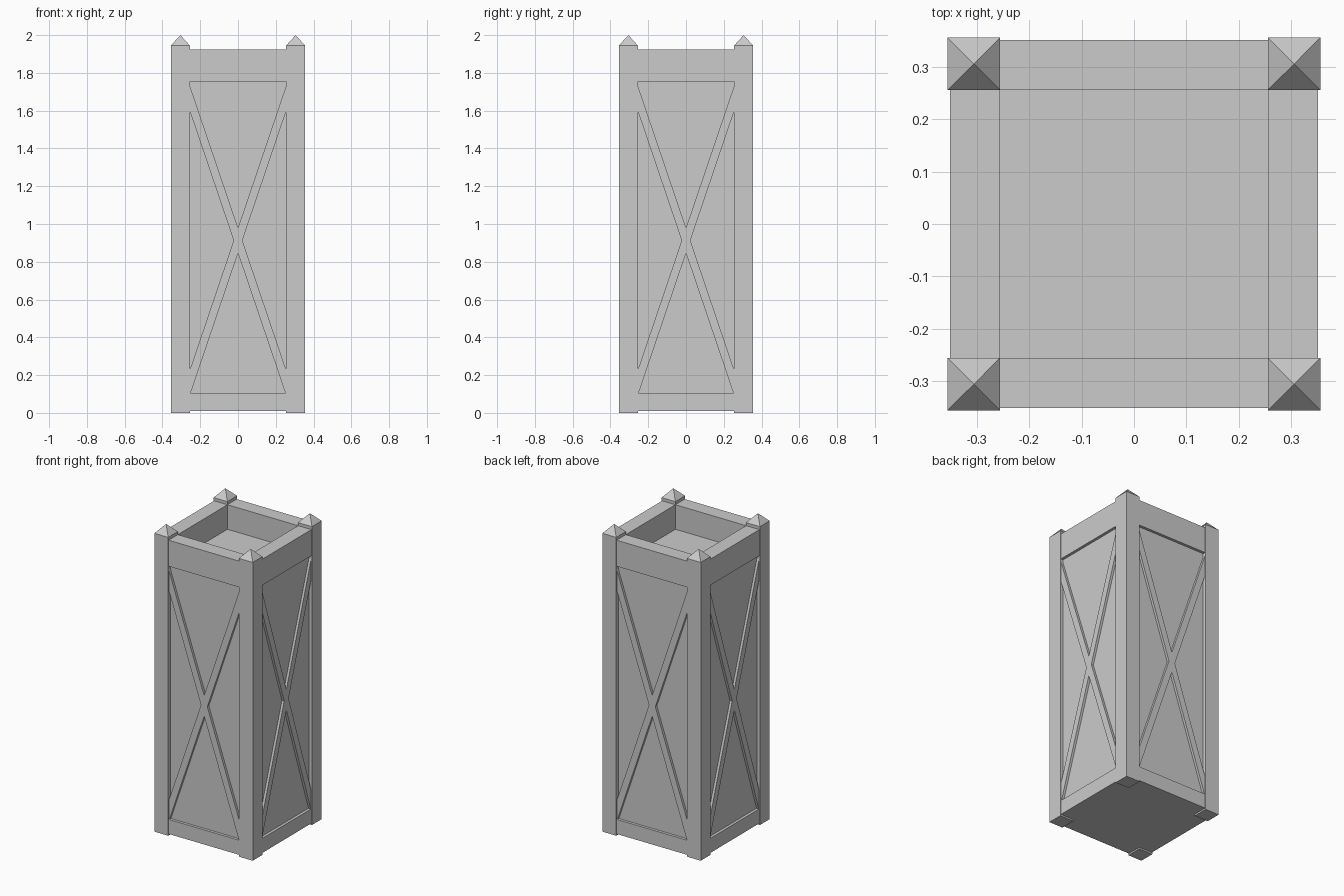
import bpy
import bmesh
from math import pi
from mathutils import Matrix, Vector

if "Cube" in bpy.data.objects:
    bpy.data.objects.remove(bpy.data.objects["Cube"], do_unlink=True)

GREY = (0.6, 0.6, 0.6, 1.0)
mat = bpy.data.materials.new("plain_grey")
mat.use_nodes = True
mat.diffuse_color = GREY
mat.node_tree.nodes["Principled BSDF"].inputs["Base Color"].default_value = GREY

HALF = 0.355      # outer face of the posts
INNER = 0.255     # inner face of posts and rails
RAIL = 0.351      # outer face of the rails
PANEL = 0.333     # recessed panel face
SIDES = ("front", "left", "back", "right")


def finish(name, bm):
    bmesh.ops.recalc_face_normals(bm, faces=bm.faces)
    mesh = bpy.data.meshes.new(name)
    bm.to_mesh(mesh)
    bm.free()
    mesh.materials.append(mat)
    obj = bpy.data.objects.new(name, mesh)
    bpy.context.collection.objects.link(obj)
    return obj


def add_box(bm, low, high):
    low, high = Vector(low), Vector(high)
    place = Matrix.Translation((low + high) / 2) @ Matrix.Diagonal((*(high - low), 1))
    return bmesh.ops.create_cube(bm, size=1, matrix=place)["verts"]


def box(name, low, high):
    bm = bmesh.new()
    add_box(bm, low, high)
    return finish(name, bm)


# Solid core: recessed side panels, underside and planter floor
box("core_panels", (-PANEL, -PANEL, 0.01), (PANEL, PANEL, 1.765))

# Corner posts with pyramid caps
for sx, side in ((-1, "right"), (1, "left")):
    for sy, end in ((-1, "front"), (1, "back")):
        bm = bmesh.new()
        mid = (HALF + INNER) / 2
        x, y, r = sx * mid, sy * mid, (HALF - INNER) / 2
        add_box(bm, (x - r, y - r, 0), (x + r, y + r, 1.945))
        bm.faces.ensure_lookup_table()
        top = max(bm.faces, key=lambda f: f.calc_center_median().z)
        tip = bmesh.ops.poke(bm, faces=[top])["verts"][0]
        tip.co.z = 2.0
        finish(f"{end}_{side}_post", bm)

# Outline of the crossed braces: right half from bottom to top, then mirrored
MID, REACH, THICK = 0.9125, 0.7525, 0.0675
half = [(0, MID - THICK), (INNER, MID - REACH - THICK), (INNER, MID - REACH + THICK),
        (0.023, MID), (INNER, MID + REACH - THICK), (INNER, MID + REACH + THICK),
        (0, MID + THICK)]
outline = half + [(-x, z) for x, z in reversed(half[1:-1])]

for i, side in enumerate(SIDES):
    turn = Matrix.Rotation(i * pi / 2, 4, "Z")

    # Top and bottom rails
    for part, z0, z1 in (("top_rail", 1.755, 1.925), ("bottom_rail", 0.01, 0.105)):
        rail = box(f"{side}_{part}", (-INNER, -RAIL, z0), (INNER, -INNER, z1))
        rail.data.transform(turn)

    # Crossed braces standing out from the panel
    bm = bmesh.new()
    face = bm.faces.new([bm.verts.new((x, -0.349, z)) for x, z in outline])
    extruded = bmesh.ops.extrude_face_region(bm, geom=[face])["geom"]
    moved = [g for g in extruded if isinstance(g, bmesh.types.BMVert)]
    bmesh.ops.translate(bm, verts=moved, vec=(0, 0.349 - PANEL + 0.01, 0))
    braces = finish(f"{side}_cross_braces", bm)
    braces.data.transform(turn)
